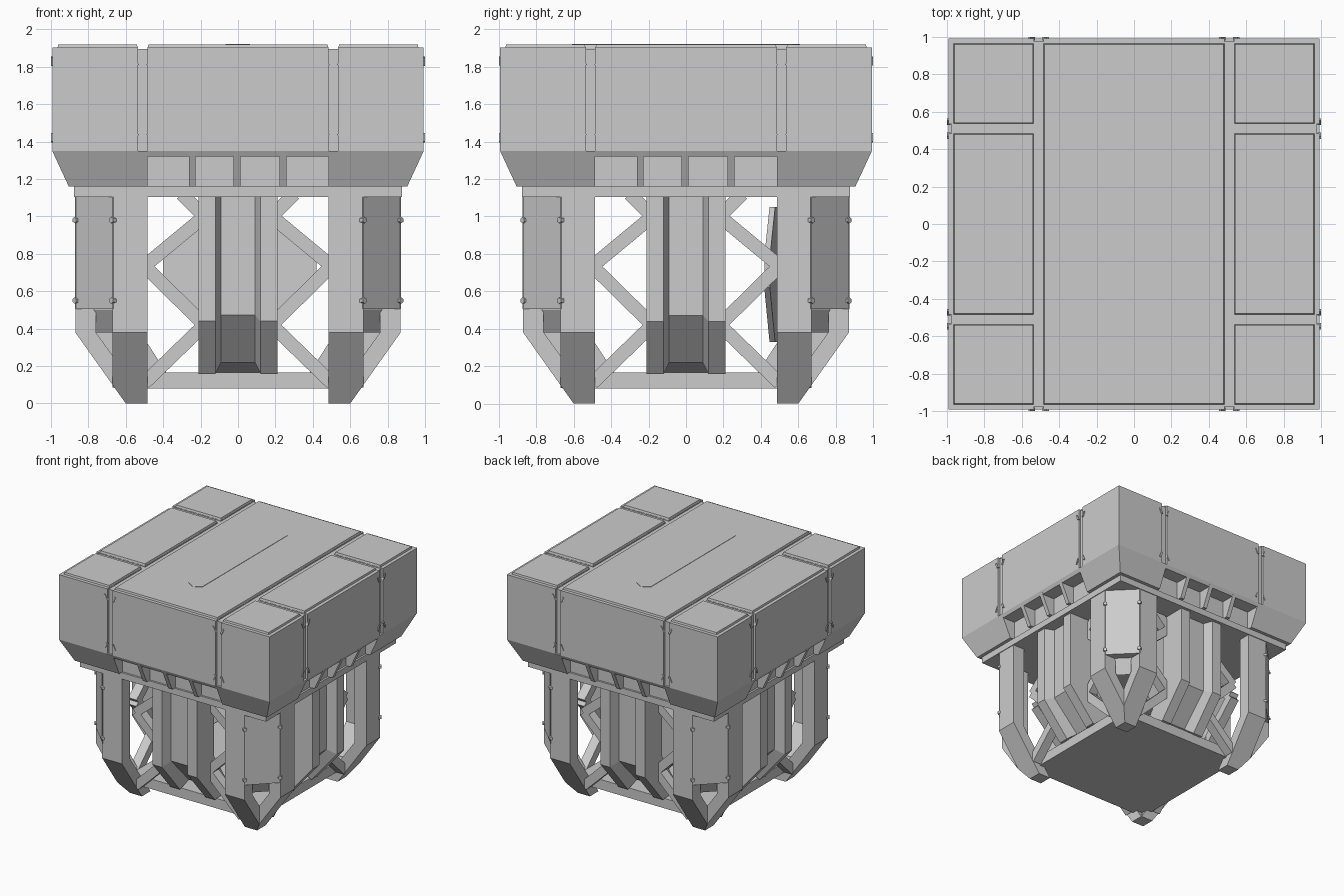
import bpy, bmesh
from math import pi
from mathutils import Vector, Matrix

if "Cube" in bpy.data.objects:
    bpy.data.objects.remove(bpy.data.objects["Cube"])


def loft(bm, *rings):
    """Closed solid skinned through rings of 3D points."""
    rs = [[bm.verts.new(p) for p in r] for r in rings]
    bm.faces.new(rs[0])
    bm.faces.new(rs[-1])
    for a, b in zip(rs, rs[1:]):
        for i in range(len(a)):
            j = (i + 1) % len(a)
            bm.faces.new((a[i], a[j], b[j], b[i]))


def frustum(bm, lo, hi, z0, z1):
    """Solid between two rectangles (x0, y0, x1, y1)."""
    def ring(r, z):
        return [(r[0], r[1], z), (r[2], r[1], z), (r[2], r[3], z), (r[0], r[3], z)]
    loft(bm, ring(lo, z0), ring(hi, z1))


def plan(bm, pts, z0, z1):
    loft(bm, [(x, y, z0) for x, y in pts], [(x, y, z1) for x, y in pts])


def finish(bm, name, turns=1):
    """Make the object, repeated around z in quarter turns."""
    bmesh.ops.recalc_face_normals(bm, faces=bm.faces)
    me = bpy.data.meshes.new(name)
    bm.to_mesh(me)
    bm.free()
    for k in range(turns):
        ob = bpy.data.objects.new(name, me)
        ob.rotation_euler.z = k * pi / 2
        bpy.context.collection.objects.link(ob)


def square(h):
    return (-h, -h, h, h)


# Roof core seen at the bottom of the grooves
bm = bmesh.new()
frustum(bm, square(.975), square(.975), 1.345, 1.895)
finish(bm, "roof_core")

# Roof armour blocks with a thin stepped cap
E = .993
bm = bmesh.new()
spans = [(-E, -.535), (-.485, .485), (.535, E)]
blocks = [(-.485, -E, .485, E)]
blocks += [(x0, y0, x1, y1) for x0, x1 in (spans[0], spans[2]) for y0, y1 in spans]
for r in blocks:
    def inset(outer, inner):
        return tuple(v - (outer if abs(v) == E else inner) * (1 if i > 1 else -1)
                     for i, v in enumerate(r))
    frustum(bm, r, r, 1.35, 1.903)
    frustum(bm, inset(.028, .001), inset(.032, .006), 1.9, 1.919)
finish(bm, "roof_armour_block")

# Long low rib in the middle of the roof
bm = bmesh.new()
plan(bm, [(-.068, -.57), (0, -.61), (.065, -.57), (.065, .57), (0, .61), (-.068, .57)], 1.91, 1.922)
finish(bm, "roof_rib")

# Little slanted clips beside the wall grooves
bm = bmesh.new()
for gx in (-.51, .51):
    for z, up in ((1.83, 1), (1.42, -1)):
        for s in (-1, 1):
            x = gx + s * .035
            pts = [(x - s * .015, z - up * .02), (x, z - up * .025),
                   (x + s * .02, z + up * .02), (x + s * .008, z + up * .025)]
            loft(bm, [(a, -.98, c) for a, c in pts], [(a, -1.0, c) for a, c in pts])
finish(bm, "groove_clips", 4)

# Tapered skirt: inner wall, solid corners, upper strip and ribs
bm = bmesh.new()
frustum(bm, square(.86), square(.86), 1.155, 1.36)
finish(bm, "skirt_wall")
bm = bmesh.new()
frustum(bm, (.485, -.905, .905, -.485), (.485, -E, E, -.485), 1.16, 1.35)
frustum(bm, (-.485, -.978, .485, -.8), (-.485, -E, .485, -.8), 1.32, 1.35)
for x in (-.245, -.005, .24):
    frustum(bm, (x - .018, -.905, x + .018, -.8), (x - .018, -E, x + .018, -.8), 1.16, 1.35)
finish(bm, "skirt_corner_and_ribs", 4)

# Flange plate under the skirt and bottom slab
bm = bmesh.new()
frustum(bm, square(.876), square(.876), 1.105, 1.16)
finish(bm, "flange_plate")
bm = bmesh.new()
frustum(bm, square(.59), square(.59), .08, .165)
finish(bm, "bottom_slab")

# Corner legs: two bent posts per corner, mitred at the foot
profile = [(-.87, 1.11), (-.87, .38), (-.6, 0), (-.485, 0), (-.76, .38), (-.76, 1.11)]
bm = bmesh.new()
for s in (-1, 1):
    part = bmesh.new()
    loft(part, [(s * .485, y, z) for y, z in profile], [(s * .67, y, z) for y, z in profile])
    bmesh.ops.bisect_plane(part, geom=part.verts[:] + part.edges[:] + part.faces[:],
                           plane_co=(s * .6, 0, 0), plane_no=(s * .38, 0, -.27), clear_outer=True)
    bmesh.ops.holes_fill(part, edges=part.edges[:], sides=0)
    tmp = bpy.data.meshes.new("tmp")
    part.to_mesh(tmp)
    part.free()
    bm.from_mesh(tmp)
    bpy.data.meshes.remove(tmp)
finish(bm, "leg_posts", 4)

# Diagonal core with a sloping underside, and outer panel at each corner
bm = bmesh.new()
core = [(.67, -.77), (.77, -.67), (.76, -.60), (.60, -.76)]
loft(bm, [(x, y, z) for (x, y), z in zip(core, (.5, .5, .38, .38))], [(x, y, 1.11) for x, y in core])
finish(bm, "corner_core", 4)
bm = bmesh.new()
plan(bm, [(.665, -.872), (.872, -.665), (.76, -.66), (.66, -.76)], .505, 1.105)
finish(bm, "corner_panel", 4)

# Bolts on the panel edges
bm = bmesh.new()
for x, y in ((.668, -.864), (.864, -.668)):
    for z in (.55, .98):
        m = Matrix.Translation((x, y, z)) @ Matrix.Rotation(pi / 4, 4, 'Z') @ Matrix.Rotation(pi / 2, 4, 'X')
        bmesh.ops.create_cone(bm, cap_ends=True, segments=6, radius1=.02, radius2=.016, depth=.03, matrix=m)
finish(bm, "panel_bolts", 4)

# Channel shaped middle columns, bent inwards at the bottom
sec = [(-.21, -.62), (-.21, -.85), (-.12, -.85), (-.09, -.77), (.09, -.77), (.12, -.85), (.21, -.85), (.21, -.62)]
bm = bmesh.new()
loft(bm, [(x, y, 1.11) for x, y in sec],
     [(x, y, .44 + (y + .85) * .4) for x, y in sec],
     [(x, y + .24, .16 + (.06 if abs(x) < .1 else 0)) for x, y in sec])
finish(bm, "middle_column", 4)

# Zigzag braces set back between column and legs
path = [(.30, 1.12), (.18, 1.0), (.50, .735), (.18, .42), (.50, .11)]
bm = bmesh.new()
for s in (-1, 1):
    for a, b in zip(path, path[1:]):
        p, q = Vector(a), Vector(b)
        d = (q - p).normalized()
        n = Vector((-d.y, d.x)) * .036
        loft(bm, *[[(s * (e + k * n).x, y, (e + k * n).y)
                    for k, y in ((-1, -.67), (1, -.67), (1, -.59), (-1, -.59))] for e in (p, q)])
finish(bm, "zigzag_braces", 4)

# Inner eight sided plate near the back, turned slightly
pts = [(-.4, .6), (-.14, .33), (.14, .33), (.42, .62), (.42, .78), (.14, 1.05), (-.14, 1.05), (-.4, .8)]
bm = bmesh.new()
loft(bm, [(x, .46 - .1 * x, z) for x, z in pts], [(x, .49 - .1 * x, z) for x, z in pts])
finish(bm, "inner_back_plate")
